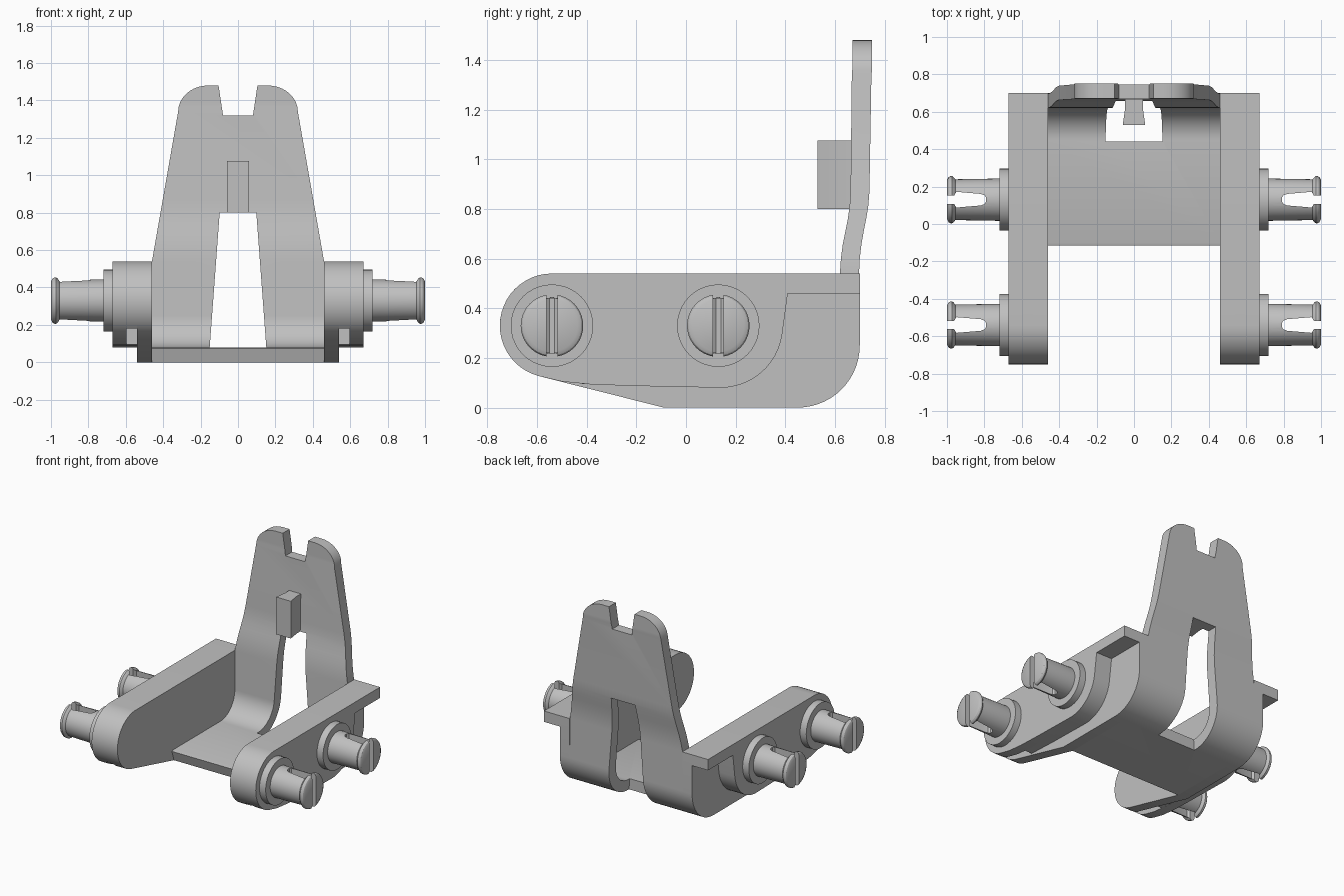
import bpy, bmesh, math

if "Cube" in bpy.data.objects:
    bpy.data.objects.remove(bpy.data.objects["Cube"])

grey = bpy.data.materials.new("light grey")
grey.diffuse_color = (0.53, 0.53, 0.53, 1)
grey.use_nodes = True
grey.node_tree.nodes["Principled BSDF"].inputs["Base Color"].default_value = grey.diffuse_color


def arc(cy, cz, r, a0, a1, n):
    return [(cy + r * math.cos(math.radians(a0 + (a1 - a0) * i / n)),
             cz + r * math.sin(math.radians(a0 + (a1 - a0) * i / n))) for i in range(n + 1)]


def loft(name, rings):
    """Closed solid through a list of equal-length vertex rings."""
    bm = bmesh.new()
    vs = [[bm.verts.new(p) for p in ring] for ring in rings]
    n = len(vs[0])
    for a, b in zip(vs, vs[1:]):
        for i in range(n):
            j = (i + 1) % n
            bm.faces.new((a[i], a[j], b[j], b[i]))
    bm.faces.new(vs[0])
    bm.faces.new(vs[-1][::-1])
    bmesh.ops.recalc_face_normals(bm, faces=bm.faces)
    me = bpy.data.meshes.new(name)
    bm.to_mesh(me)
    bm.free()
    ob = bpy.data.objects.new(name, me)
    bpy.context.collection.objects.link(ob)
    me.materials.append(grey)
    return ob


def plate_x(name, prof, x0, x1):
    return loft(name, [[(x, y, z) for y, z in prof] for x in (x0, x1)])


def plate_y(name, prof, y0, y1):
    return loft(name, [[(x, y, z) for x, z in prof] for y in (y0, y1)])


def activate(ob):
    bpy.ops.object.select_all(action='DESELECT')
    ob.select_set(True)
    bpy.context.view_layer.objects.active = ob


def cut(ob, cutter):
    m = ob.modifiers.new("cut", 'BOOLEAN')
    m.operation, m.solver, m.object = 'DIFFERENCE', 'EXACT', cutter
    activate(ob)
    bpy.ops.object.modifier_apply(modifier=m.name)
    bpy.data.objects.remove(cutter)


# Side profiles (y, z)
nose = arc(-0.54, 0.33, 0.21, 90, 255, 22)
wall_prof = nose + [(-0.09, 0)] + arc(0.45, 0.25, 0.25, -90, 0, 14) + [(0.70, 0.54)]
rib_back = arc(0.14, 0.33, 0.25, -90, -8, 12) + [(0.41, 0.46), (0.70, 0.46), (0.70, 0.54)]
rib_prof = nose + [(-0.5, 0.105), (-0.38, 0.093), (-0.2, 0.087)] + rib_back
inner_prof = (arc(-0.54, 0.33, 0.21, 90, 225.6, 18)
              + [(-0.42, 0.18), (-0.42, 0.096), (-0.2, 0.087)] + rib_back)

# Peg outline (x, radius)
peg_prof = [(0.66, 0.11), (0.72, 0.113), (0.955, 0.109), (0.965, 0.121), (0.972, 0.126),
            (0.982, 0.126), (0.992, 0.120), (1.0, 0.104)]


def turned(name, prof, s, y, n=40):
    return loft(name, [[(s * x, y + r * math.cos(2 * math.pi * i / n),
                         0.33 + r * math.sin(2 * math.pi * i / n)) for i in range(n)]
                       for x, r in prof])


for s, side in ((-1, "left"), (1, "right")):
    # Side walls with stepped outer ribs
    plate_x(side + "_side_wall", wall_prof, s * 0.46, s * 0.54)
    plate_x(side + "_inner_rib", inner_prof, s * 0.54, s * 0.597)
    plate_x(side + "_outer_rib", rib_prof, s * 0.597, s * 0.67)
    # Bosses and split snap pegs
    for y, pos in ((-0.54, "front"), (0.13, "rear")):
        turned(f"{side}_{pos}_boss", [(0.67, 0.166), (0.72, 0.166)], s, y)
        peg = turned(f"{side}_{pos}_peg", peg_prof, s, y)
        half = [(1.05, 0.022), (0.962, 0.022), (0.95, 0.042), (0.82, 0.031),
                (0.80, 0.024), (0.79, 0.010)]
        slot = half + [(x, -w) for x, w in reversed(half)]
        cut(peg, loft("slot_cutter", [[(s * x, y + w, z) for x, w in slot] for z in (0, 0.7)]))

# Floor that bends up into the tapered back tongue: (inner y,z, outer y,z, half width)
stations = [(-0.115, 0.075, -0.09, 0, 0.46), (-0.10, 0.08, -0.08, 0, 0.46)]
for p, q in zip(arc(0.45, 0.25, 0.17, -90, 0, 14), arc(0.45, 0.25, 0.25, -90, 0, 14)):
    stations.append((*p, *q, 0.46))
bend = [(0.54, 0.620, 0.697), (0.60, 0.624, 0.700), (0.66, 0.632, 0.707), (0.71, 0.642, 0.716),
        (0.76, 0.652, 0.726), (0.81, 0.659, 0.734), (0.87, 0.663, 0.739), (1.34, 0.668, 0.747)]
for z, yi, yo in bend:
    stations.append((yi, z, yo, z, 0.46 - 0.14 * (z - 0.54) / 0.8))
for i in range(1, 11):
    a = math.radians(9 * i)
    z = 1.34 + 0.14 * math.sin(a)
    stations.append((0.67, z, 0.75, z, 0.16 + 0.16 * math.cos(a)))
tongue = loft("floor_and_back_tongue",
              [[(-w, yi, zi), (w, yi, zi), (w, yo, zo), (-w, yo, zo)]
               for yi, zi, yo, zo, w in stations])
# Tapered window and top notch
cut(tongue, plate_y("window_cutter", [(-0.161, -0.05), (0.161, -0.05), (0.098, 0.8), (-0.098, 0.8)],
                    0.44, 1.0))
cut(tongue, plate_y("notch_cutter", [(-0.08, 1.32), (0.08, 1.32), (0.11, 1.52), (-0.11, 1.52)],
                    0.5, 1.0))

# Wedge-shaped catch on the tongue
loft("catch_block", [[(-0.06, 0.53, z), (0.06, 0.53, z), (0.047, 0.62, z), (0.047, 0.68, z),
                      (-0.047, 0.68, z), (-0.047, 0.62, z)] for z in (0.80, 1.075)])

for ob in list(bpy.context.scene.objects):
    activate(ob)
    bpy.ops.object.shade_smooth_by_angle(angle=math.radians(30))
